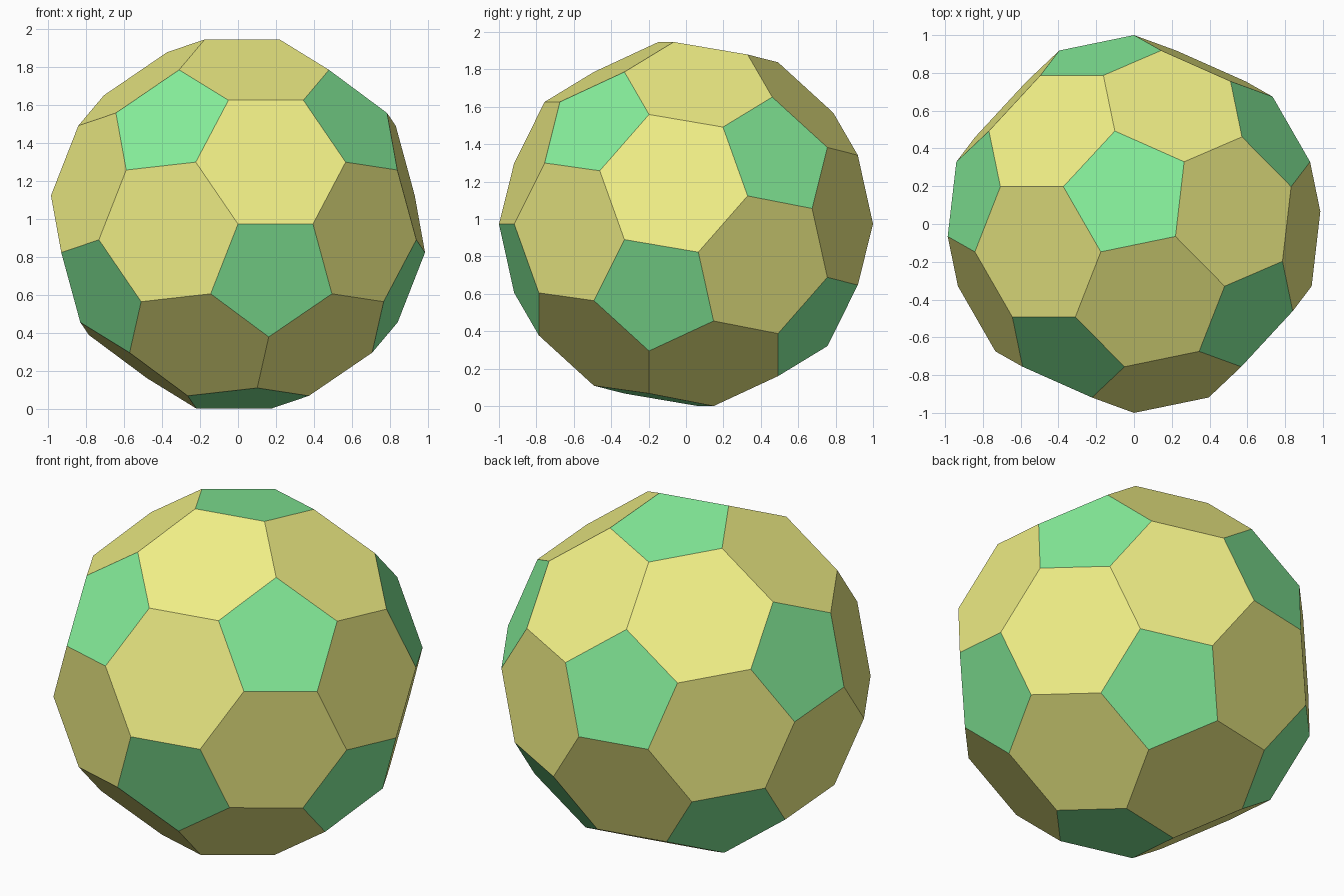
import bpy, bmesh, math
from mathutils import Matrix

if "Cube" in bpy.data.objects:
    bpy.data.objects.remove(bpy.data.objects["Cube"])


def material(name, rgb):
    m = bpy.data.materials.new(name)
    m.diffuse_color = (*rgb, 1)
    m.use_nodes = True
    m.node_tree.nodes["Principled BSDF"].inputs["Base Color"].default_value = m.diffuse_color
    return m


# Icosahedron whose corners get cut off at one third of each edge
ico = bmesh.new()
bmesh.ops.create_icosphere(ico, subdivisions=1, radius=1)
ico.verts.ensure_lookup_table()
ico.verts.index_update()

bm = bmesh.new()
cut = {}
for e in ico.edges:
    for a in e.verts:
        b = e.other_vert(a)
        cut[a.index, b.index] = bm.verts.new(a.co.lerp(b.co, 1 / 3))

# Twenty hexagons
for f in ico.faces:
    a, b, c = (v.index for v in f.verts)
    ring = [(a, b), (b, a), (b, c), (c, b), (c, a), (a, c)]
    bm.faces.new([cut[k] for k in ring]).material_index = 0

# Twelve pentagons, corners sorted by angle around each icosahedron vertex
for v in ico.verts:
    n = v.co.normalized()
    u = n.orthogonal().normalized()
    w = n.cross(u)
    ring = [cut[v.index, e.other_vert(v).index] for e in v.link_edges]
    ring.sort(key=lambda p: math.atan2(p.co.dot(w), p.co.dot(u)))
    pentagon = bm.faces.new(ring)
    pentagon.material_index = 1
bmesh.ops.recalc_face_normals(bm, faces=bm.faces[:])

# Turn it: one pentagon corner points to the front (-y), the pentagon's
# top edge runs level towards +x and the pentagon lies below that edge
p, q = ring[0].co.copy(), ring[1].co.copy()
for first, second in ((p, q), (q, p)):
    y = -first.normalized()
    x = (second - y * second.dot(y)).normalized()
    z = x.cross(y)
    if z.dot(n) < 0:
        break
turn = Matrix((x, y, z)).to_4x4()
bmesh.ops.transform(bm, matrix=Matrix.Scale(1 / p.length, 4) @ turn, verts=bm.verts[:])

# Stand it on the ground
low = min(v.co.z for v in bm.verts)
bmesh.ops.translate(bm, vec=(0, 0, -low), verts=bm.verts[:])

mesh = bpy.data.meshes.new("faceted_ball")
bm.to_mesh(mesh)
bm.free()
ico.free()
mesh.materials.append(material("yellow", (0.88, 0.87, 0.24)))
mesh.materials.append(material("green", (0.24, 0.87, 0.33)))
ball = bpy.data.objects.new("faceted_ball", mesh)
bpy.context.collection.objects.link(ball)
